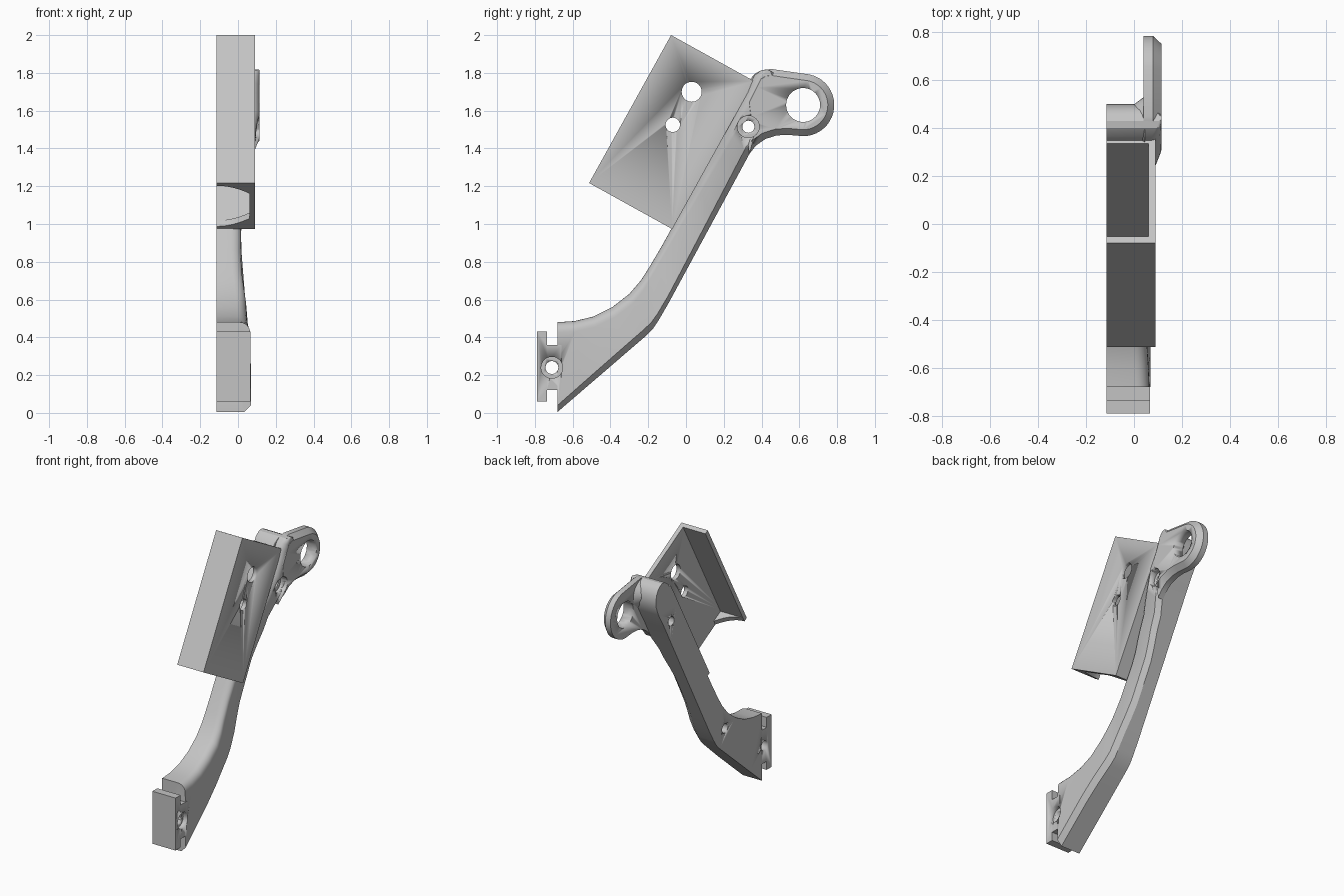
import bpy, bmesh, math
from mathutils import Vector

if "Cube" in bpy.data.objects:
    bpy.data.objects.remove(bpy.data.objects["Cube"])

BACK = -0.115
grey = bpy.data.materials.new("plain grey")
grey.use_nodes = True
colour = (0.55, 0.55, 0.55, 1)
grey.diffuse_color = colour
grey.node_tree.nodes["Principled BSDF"].inputs["Base Color"].default_value = colour


def loft(name, rings, smooth=True):
    """Closed solid through a list of equal-length rings of points."""
    bm = bmesh.new()
    vs = [[bm.verts.new(p) for p in ring] for ring in rings]
    n = len(vs[0])
    for a, b in zip(vs, vs[1:]):
        for i in range(n):
            j = (i + 1) % n
            bm.faces.new((a[i], a[j], b[j], b[i]))
    bm.faces.new(vs[0][::-1])
    bm.faces.new(vs[-1])
    bmesh.ops.recalc_face_normals(bm, faces=bm.faces)
    mesh = bpy.data.meshes.new(name)
    bm.to_mesh(mesh)
    bm.free()
    mesh.materials.append(grey)
    ob = bpy.data.objects.new(name, mesh)
    bpy.context.collection.objects.link(ob)
    if smooth:
        bpy.ops.object.select_all(action="DESELECT")
        ob.select_set(True)
        bpy.context.view_layer.objects.active = ob
        bpy.ops.object.shade_smooth_by_angle(angle=math.radians(28))
    return ob


def inset(poly, d):
    """Offset a counter-clockwise outline inwards."""
    out = []
    for i, p in enumerate(poly):
        p = Vector(p)
        a = (p - Vector(poly[i - 1])).normalized()
        b = (Vector(poly[(i + 1) % len(poly)]) - p).normalized()
        na, nb = Vector((-a.y, a.x)), Vector((-b.y, b.x))
        out.append(p + (na + nb) * d / (1 + na.dot(nb)))
    return out


def slab(name, poly, levels):
    """Side outline (y, z) stacked along x; levels are (x, inset)."""
    return loft(name, [[(x, q[0], q[1]) for q in inset(poly, d)] for x, d in levels])


def arc(cy, cz, r, a0, a1, n):
    angles = [math.radians(a0 + (a1 - a0) * i / n) for i in range(n + 1)]
    return [(cy + r * math.cos(a), cz + r * math.sin(a)) for a in angles]


def drill(objects, cy, cz, r, x0=-0.3, x1=0.3):
    cutter = slab("drill", arc(cy, cz, r, 0, 348.75, 31), [(x0, 0), (x1, 0)])
    cutter.hide_render = True
    for ob in objects:
        mod = ob.modifiers.new("hole", "BOOLEAN")
        mod.operation, mod.solver, mod.object = "DIFFERENCE", "EXACT", cutter
        graph = bpy.context.evaluated_depsgraph_get()
        mesh = bpy.data.meshes.new_from_object(ob.evaluated_get(graph))
        ob.modifiers.clear()
        ob.data = mesh
    bpy.data.objects.remove(cutter)


# Arm: lofted cross-sections, chamfered below and rounded above
HEIGHTS = [(-1, 0.07), (0, 0.068), (0.35, 0.045), (0.7, 0.015), (0.95, 0.015),
           (1.2, 0.045), (1.43, 0.09), (1.52, 0.114), (3, 0.114)]


def outer_x(p):
    s = 0.485 * p.x + 0.875 * p.y
    for (s0, x0), (s1, x1) in zip(HEIGHTS, HEIGHTS[1:]):
        if s <= s1:
            t = (s - s0) / (s1 - s0)
            return x0 + (x1 - x0) * t * t * (3 - 2 * t)


def section(low, up):
    low, up = Vector(low), Vector(up)
    d = (low - up).normalized()
    width = (low - up).length
    c, r = min(0.035, width * 0.3), min(0.055, width * 0.3)
    xl, xu = outer_x(low), outer_x(up)
    ring = [(BACK, *low), (xl - c, *low), (xl, *(low - d * c))]
    for k in range(7):
        a = math.pi / 2 * k / 6
        ring.append((xu - r + r * math.cos(a), *(up + d * r * (1 - math.sin(a)))))
    return ring + [(BACK, *up)]


# Pairs of lower and upper edge points
stations = [((-0.68, 0.005), (-0.68, 0.48)), ((-0.55, 0.117), (-0.59, 0.486)),
            ((-0.43, 0.22), (-0.49, 0.51)), ((-0.32, 0.315), (-0.39, 0.56)),
            ((-0.215, 0.405), (-0.30, 0.63)), ((-0.175, 0.445), (-0.24, 0.70)),
            ((-0.145, 0.49), (-0.195, 0.77))]
for i in range(10):
    t = i / 9
    stations.append(((-0.09 + 0.42 * t, 0.585 + 0.775 * t),
                     (-0.13 + 0.34 * t, 0.88 + 0.615 * t)))
stations += [((0.40, 1.49), (0.27, 1.61)), ((0.47, 1.61), (0.32, 1.70)),
             ((0.50, 1.68), (0.34, 1.75)), ((0.495, 1.75), (0.365, 1.79)),
             ((0.475, 1.79), (0.40, 1.815)), ((0.455, 1.807), (0.43, 1.818))]
arm = loft("arm", [section(*s) for s in stations])

# Foot tab with a slot above and below its neck
tab = slab("foot_tab", [(-0.79, 0.06), (-0.735, 0.06), (-0.735, 0.12), (-0.66, 0.12),
                        (-0.66, 0.36), (-0.735, 0.36), (-0.735, 0.43), (-0.79, 0.43)],
           [(BACK, 0), (0.066, 0)])

# Pivot lug with chamfered rim
lug_outline = ([(0.335, 1.37), (0.37, 1.415), (0.42, 1.45), (0.48, 1.469), (0.54, 1.472)]
               + arc(0.62, 1.63, 0.165, -90, 78, 20)
               + [(0.45, 1.821), (0.41, 1.815), (0.37, 1.79), (0.345, 1.74), (0.30, 1.65)])
lug = slab("pivot_lug", lug_outline, [(0.04, 0), (0.08, 0), (0.115, 0.034)])
flare = slab("lug_flare", arc(0.43, 1.715, 0.103, 0, 348.75, 31),
             [(0.0, 0.034), (0.045, 0)])

# Guard box: open channel beside the arm, in its own tilted axes
ORIGIN, ALONG, ACROSS = Vector((-0.513, 1.217)), Vector((0.485, 0.875)), Vector((0.875, -0.485))
LENGTH, WIDTH, WALL = 0.895, 0.503, 0.03


def tilt(u, w):
    return ORIGIN + ALONG * u + ACROSS * w


def panel(name, w0, w1, x0, x1):
    corners = [tilt(0, w0), tilt(0, w1), tilt(LENGTH, w1), tilt(LENGTH, w0)]
    return slab(name, corners, [(x0, 0), (x1, 0)])


plate = panel("guard_plate", 0, WIDTH, 0.06, 0.09)
panel("guard_front_wall", 0, WALL, BACK, 0.09)
panel("guard_rear_wall", WIDTH - WALL, WIDTH, BACK, 0.09)

# Curved corner webs at the lower end of the box
for name, flip in (("front_web", False), ("rear_web", True)):
    shape = [(0.005, 0.065), (0.005, BACK)]
    shape += [(WALL + 0.085 * (k / 8) ** 2, BACK + 0.175 * k / 8) for k in range(9)]
    shape += [(0.115, 0.065)]
    rings = [[(x, *tilt(u, WIDTH - w if flip else w)) for w, x in shape]
             for u in (0, 0.035)]
    loft(name, rings)

# Holes and counterbores
drill([lug], 0.62, 1.63, 0.09)
drill([arm, lug, flare], 0.33, 1.515, 0.032)
drill([arm, lug], 0.33, 1.515, 0.058, 0.06)
drill([arm, tab], -0.71, 0.24, 0.034)
drill([arm, tab], -0.71, 0.24, 0.057, 0.03)
drill([arm], -0.27, 0.53, 0.032, -0.3, -0.04)
drill([plate], 0.03, 1.70, 0.053)
drill([plate], -0.07, 1.525, 0.038)
